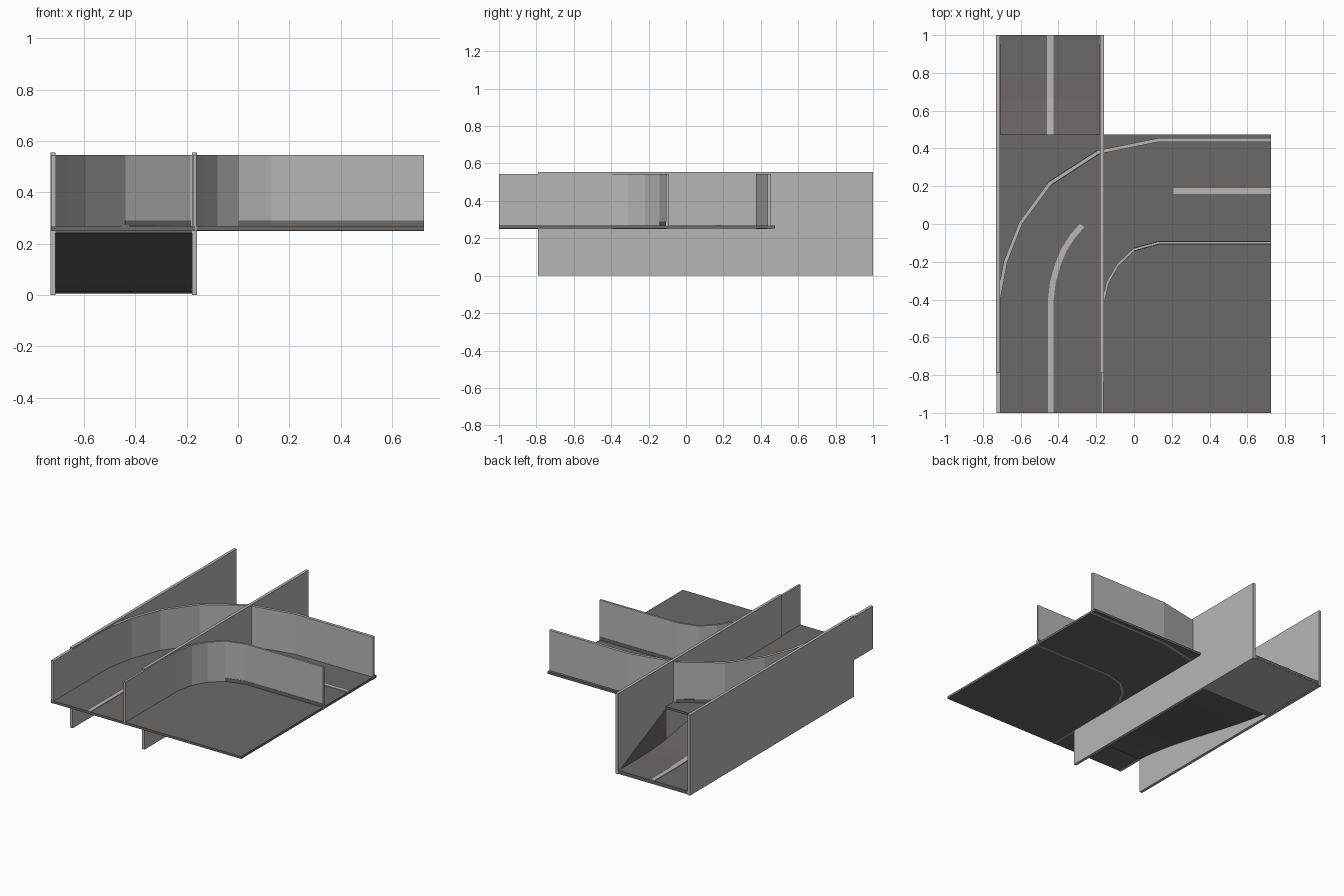
import bpy, bmesh, math
from mathutils import Vector

if "Cube" in bpy.data.objects:
    bpy.data.objects.remove(bpy.data.objects["Cube"])


def material(name, rgb):
    m = bpy.data.materials.new(name)
    m.diffuse_color = (*rgb, 1)
    m.use_nodes = True
    m.node_tree.nodes["Principled BSDF"].inputs["Base Color"].default_value = m.diffuse_color
    return m


GREY = material("light_concrete", (0.47, 0.47, 0.47))
BROWN = material("brown_asphalt", (0.155, 0.138, 0.128))


def finish(name, bm, mat):
    bmesh.ops.recalc_face_normals(bm, faces=bm.faces)
    me = bpy.data.meshes.new(name)
    bm.to_mesh(me)
    bm.free()
    me.materials.append(mat)
    ob = bpy.data.objects.new(name, me)
    bpy.context.collection.objects.link(ob)
    return ob


def extrude(name, outline, direction, mat):
    """Closed prism from a planar outline."""
    bm = bmesh.new()
    face = bm.faces.new([bm.verts.new(p) for p in outline])
    new = bmesh.ops.extrude_face_region(bm, geom=[face])["geom"]
    bmesh.ops.translate(bm, vec=direction, verts=[v for v in new if isinstance(v, bmesh.types.BMVert)])
    return finish(name, bm, mat)


def box(name, x0, x1, y0, y1, z0, z1, mat):
    return extrude(name, [(x0, y0, z0), (x1, y0, z0), (x1, y1, z0), (x0, y1, z0)], (0, 0, z1 - z0), mat)


def strip(name, path, width, z0, z1, mat):
    """Upright band of constant width following a plan path, with mitred corners."""
    pts = [Vector(p) for p in path]
    left, right = [], []
    for i, p in enumerate(pts):
        a = (p - pts[i - 1]).normalized() if i else (pts[1] - p).normalized()
        b = (pts[i + 1] - p).normalized() if i < len(pts) - 1 else a
        t = (a + b).normalized()
        off = Vector((-t.y, t.x)) * (width / 2 / max(0.5, t.dot(a)))
        left.append((*(p + off), z0))
        right.append((*(p - off), z0))
    return extrude(name, left + right[::-1], (0, 0, z1 - z0), mat)


def smooth(t):
    t = min(1, max(0, t))
    return t * t * (3 - 2 * t)


# upper road deck
box("upper_deck", -0.727, 0.725, -1, 0.475, 0.252, 0.268, BROWN)

# straight walls of the lower road
for side, x in (("left", -0.72), ("right", -0.17)):
    box(side + "_straight_wall", x - 0.01, x + 0.01, -0.79, 1, 0, 0.555, GREY)

# walls curving along the upper road
outer = [(0.725, 0.445), (0.13, 0.445), (-0.19, 0.38), (-0.445, 0.215),
         (-0.6, 0.005), (-0.68, -0.2), (-0.718, -0.4), (-0.718, -1)]
inner = [(0.725, -0.1), (0.13, -0.1), (0.0, -0.135), (-0.085, -0.215),
         (-0.14, -0.31), (-0.165, -0.42), (-0.168, -1)]
strip("outer_curved_wall", outer, 0.02, 0.25, 0.545, GREY)
strip("inner_curved_wall", inner, 0.014, 0.25, 0.545, GREY)

# low brown kerbs at the wall feet
strip("outer_kerb", outer[2:4], 0.025, 0.268, 0.291, BROWN)
strip("inner_kerb", inner[:3], 0.018, 0.268, 0.291, BROWN)

# lane markings on the deck
box("straight_lane_marking", 0.21, 0.725, 0.16, 0.19, 0.268, 0.272, GREY)
curve = [(-0.44, -1), (-0.44, -0.4), (-0.43, -0.31), (-0.405, -0.22),
         (-0.37, -0.135), (-0.325, -0.065), (-0.275, -0.008)]
strip("curved_lane_marking", curve, 0.03, 0.268, 0.272, GREY)

# lower road: flat at the back, climbing under the deck towards the front
ys = [1 - 1.79 * i / 16 for i in range(17)]
floor = [(y, 0.01 + 0.232 * smooth((0.75 - y) / 1.7) / smooth(1.54 / 1.7)) for y in ys]
profile = [(-0.71, y, z) for y, z in floor] + [(-0.71, y, z + 0.018) for y, z in reversed(floor)]
extrude("lower_ramp", profile, (0.53, 0, 0), BROWN)
mark = [(-0.46, y, z + 0.018) for y, z in floor] + [(-0.46, y, z + 0.022) for y, z in reversed(floor)]
extrude("ramp_lane_marking", mark, (0.035, 0, 0), GREY)

# concrete plate under the flat end of the lower road
box("ramp_foot_plate", -0.71, -0.18, 0.48, 1, 0.004, 0.009, GREY)

# brown side panels beside the ramp entry
for side, x in (("left", -0.71), ("right", -0.184)):
    extrude(side + "_ramp_side_panel", [(x, 1, 0.015), (x, 0.475, 0.255), (x, 0.475, 0.015)], (0.004, 0, 0), BROWN)
